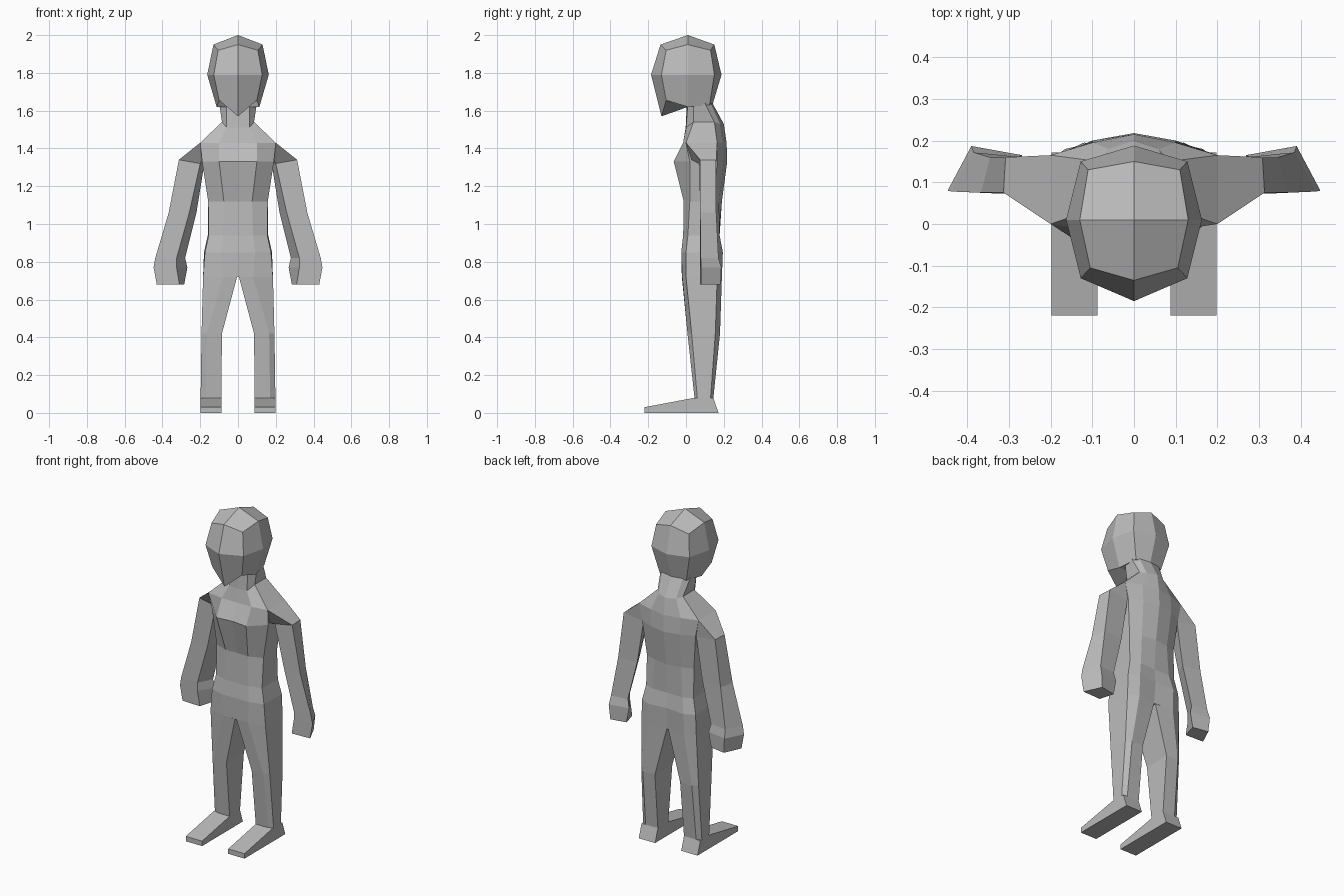
import bpy
import bmesh

if "Cube" in bpy.data.objects:
    bpy.data.objects.remove(bpy.data.objects["Cube"])

grey = bpy.data.materials.new("plain grey")
grey.use_nodes = True
colour = (0.5, 0.5, 0.5, 1)
grey.diffuse_color = colour
grey.node_tree.nodes["Principled BSDF"].inputs["Base Color"].default_value = colour


def whole(half):
    """Complete a half section that runs from front centre to back centre."""
    return half + [(-x, y, z) for x, y, z in reversed(half[1:-1])]


def level(z, points):
    return [(x, y, z) for x, y in points]


def loft(name, rings, start=None, end=None, caps=True, mirror=False):
    """Skin rings of points; start and end are optional centre points of quad caps."""
    bm = bmesh.new()
    loops = [[bm.verts.new(p) for p in ring] for ring in rings]
    count = len(loops[0])
    for a, b in zip(loops, loops[1:]):
        for i in range(count):
            j = (i + 1) % count
            bm.faces.new((a[i], a[j], b[j], b[i]))
    for loop, centre in ((loops[0], start), (loops[-1], end)):
        if centre:
            hub = bm.verts.new(centre)
            for i in range(1, count, 2):
                bm.faces.new((hub, loop[i - 1], loop[i], loop[(i + 1) % count]))
        elif caps:
            bm.faces.new(loop)
    bmesh.ops.recalc_face_normals(bm, faces=bm.faces)
    mesh = bpy.data.meshes.new(name)
    bm.to_mesh(mesh)
    bm.free()
    mesh.materials.append(grey)
    obj = bpy.data.objects.new(name, mesh)
    bpy.context.collection.objects.link(obj)
    if mirror:
        obj.modifiers.new("other side", "MIRROR").use_clip = False
    return obj


# Head: three eight-sided rings closed by a crown and an underside
head = [
    [(0, -.135, 1.95), (.105, -.105, 1.92), (.13, .01, 1.95), (.11, .13, 1.92), (0, .15, 1.95)],
    level(1.79, [(0, -.185), (.128, -.13), (.163, .01), (.128, .15), (0, .188)]),
    [(0, -.13, 1.57), (.1, -.105, 1.655), (.113, .01, 1.62), (.09, .125, 1.63), (0, .14, 1.63)],
]
loft("head", [whole(r) for r in head], start=(0, .01, 2), end=(0, .01, 1.62))

# Torso: neck, sloping shoulders, chest, waist and hips
hip = level(.72, [(.005, -.022), (.08, -.02), (.185, 0), (.185, .165), (.12, .19), (.005, .178)])
torso = [
    level(1.64, [(0, .005), (.06, .01), (.1, .04), (.1, .1), (.07, .13), (0, .14)]),
    [(0, -.002, 1.51), (.06, 0, 1.51), (.085, .04, 1.54), (.085, .15, 1.54),
     (.06, .18, 1.53), (0, .2, 1.53)],
    level(1.43, [(0, -.015), (.1, -.015), (.2, 0), (.2, .165), (.1, .195), (0, .215)]),
    level(1.33, [(0, -.055), (.1, -.065), (.19, .02), (.18, .165), (.1, .2), (0, .218)]),
    level(1.12, [(0, -.01), (.075, -.012), (.158, .02), (.158, .15), (.09, .175), (0, .19)]),
    level(.94, [(0, -.015), (.08, -.015), (.155, .01), (.16, .155), (.1, .178), (0, .175)]),
    level(.85, [(0, -.025), (.09, -.025), (.175, 0), (.18, .165), (.12, .195), (0, .185)]),
    hip,
]
loft("torso", [whole(r) for r in torso])

# Legs: continue from the hips, narrowing to the ankles
ankle = level(.08, [(.088, .045), (.17, .045), (.198, .06), (.198, .13), (.17, .145), (.088, .145)])
loft("legs", [
    hip,
    level(.42, [(.085, .01), (.165, .008), (.193, .03), (.193, .155), (.165, .18), (.085, .178)]),
    ankle,
], caps=False, mirror=True)

# Feet: side profile swept straight across
profile = [(.045, .08), (-.22, .03), (-.22, 0), (.172, 0), (.145, .08)]
loft("feet", [[(x, y, z) for y, z in profile] for x in (.088, .198)], mirror=True)

# Arms: shoulder, elbow and wrist, corners in order front outer to back outer
wrist = level(.82, [(.438, .078), (.325, .073), (.28, .16), (.385, .172)])
loft("arms", [
    [(.2, 0, 1.43), (.19, .03, 1.34), (.18, .16, 1.33), (.2, .165, 1.43)],
    [(.313, .075, 1.34), (.2, .07, 1.32), (.178, .155, 1.32), (.308, .16, 1.34)],
    level(1.06, [(.367, .075), (.258, .075), (.22, .155), (.345, .16)]),
    wrist,
], mirror=True)

# Hands: blunt mitts that widen and taper
loft("hands", [
    wrist,
    level(.77, [(.447, .08), (.325, .073), (.268, .165), (.39, .187)]),
    level(.68, [(.43, .08), (.31, .075), (.285, .165), (.382, .183)]),
], mirror=True)
